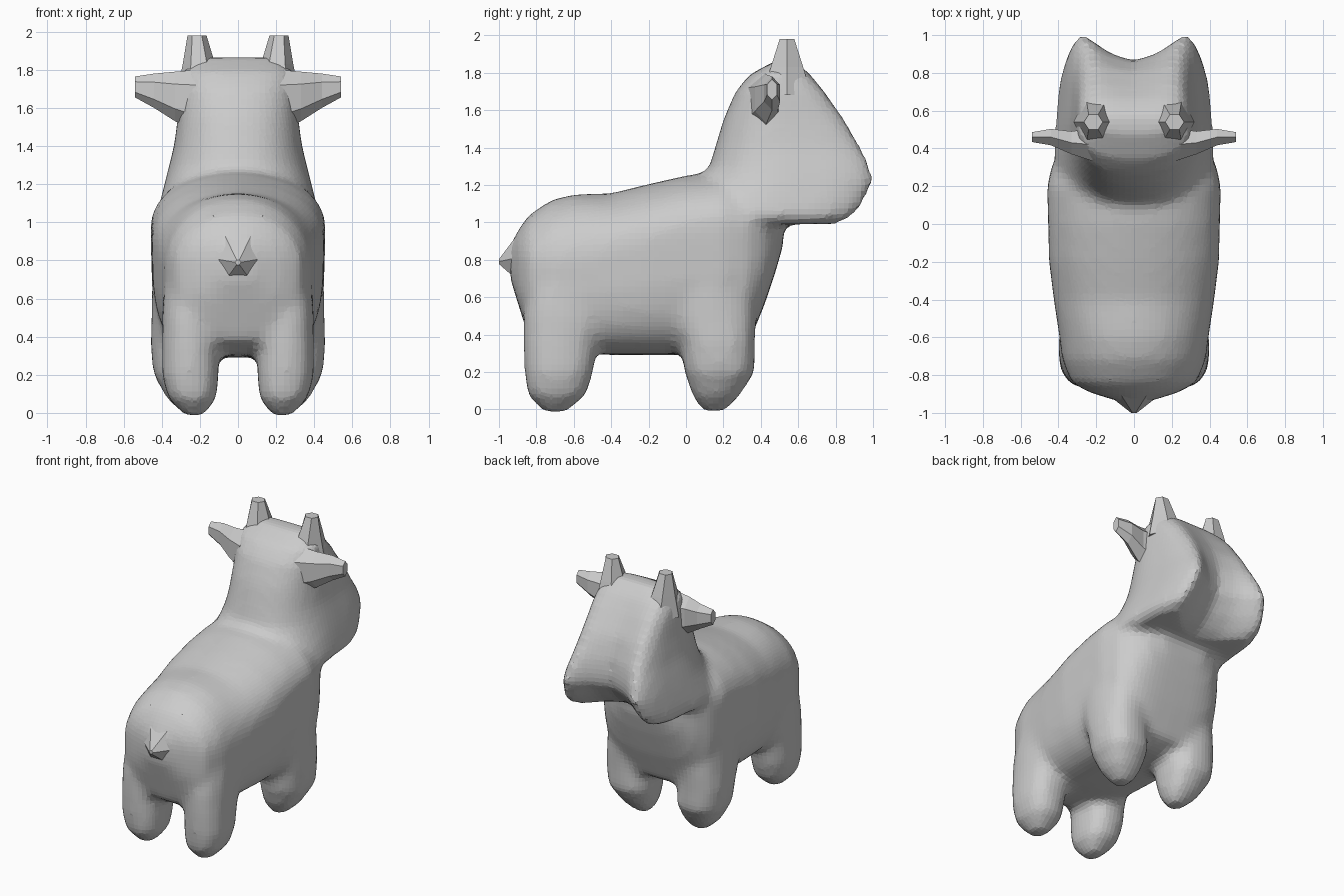
import bpy, bmesh
from math import cos, sin, pi

if "Cube" in bpy.data.objects:
    bpy.data.objects.remove(bpy.data.objects["Cube"])


def loft(bm, rings):
    """Skin a closed tube through rings of points and cap both ends."""
    vs = [[bm.verts.new(p) for p in r] for r in rings]
    n = len(vs[0])
    faces = [bm.faces.new(vs[0]), bm.faces.new(vs[-1])]
    for a, b in zip(vs, vs[1:]):
        for i in range(n):
            j = (i + 1) % n
            faces.append(bm.faces.new((a[i], a[j], b[j], b[i])))
    bmesh.ops.recalc_face_normals(bm, faces=faces)


def oval(n, lo=2.0, hi=2.0):
    """Unit superellipse, own exponent for the lower and upper half."""
    pts = []
    for i in range(n):
        c, s = cos(2 * pi * i / n), sin(2 * pi * i / n)
        e = 2 / (hi if s > 0 else lo)
        pts.append((abs(c) ** e * (1 if c > 0 else -1),
                    abs(s) ** e * (1 if s > 0 else -1)))
    return pts


def make(name, bm):
    me = bpy.data.meshes.new(name)
    bm.to_mesh(me)
    bm.free()
    ob = bpy.data.objects.new(name, me)
    bpy.context.collection.objects.link(ob)
    return ob


bm = bmesh.new()

# Torso: sections along y (y, bottom, widest height, top, half width)
torso = [(-.94, .70, .79, .88, .08), (-.89, .54, .78, .97, .24), (-.84, .38, .76, 1.04, .33),
         (-.72, .31, .76, 1.12, .38), (-.60, .30, .78, 1.15, .395), (-.40, .29, .84, 1.155, .425),
         (-.20, .29, .90, 1.205, .45), (0, .29, .95, 1.25, .455), (.20, .29, .98, 1.275, .46),
         (.33, .34, .98, 1.22, .43), (.42, .56, .98, 1.16, .37), (.48, .74, .97, 1.10, .29),
         (.52, .88, .97, 1.05, .17)]
shape = oval(32, 3.4, 2.1)
loft(bm, [[(u * w, y, mid + v * ((top - mid) if v > 0 else (mid - bot))) for u, v in shape]
          for y, bot, mid, top, w in torso])

# Neck and head: sections along z (z, back y, face y, half width, face hollow)
# The hollow pulls the middle of the face back, leaving two cheek ridges.
head = [(.99, .02, .87, .385, .28), (1.03, -.06, .97, .425, .29), (1.10, -.04, 1.03, .41, .26),
        (1.22, .07, 1.08, .38, .22), (1.30, .125, 1.055, .36, .19), (1.40, .155, .995, .335, .14),
        (1.55, .20, .89, .315, .08), (1.70, .265, .77, .305, .05), (1.79, .34, .68, .29, .02),
        (1.865, .48, .58, .20, 0)]
shape = oval(40, 2.3, 3.8)
loft(bm, [[(u * w * (1 - .07 * v), (a + b) / 2 + v * (b - a) / 2
            - hollow * max(v, 0) * max(0, 1 - (u / .8) ** 2), z) for u, v in shape]
          for z, a, b, w, hollow in head])

# Legs: sections along z (z, x, y, x radius, y radius), flaring into the torso
front = [(-.01, .23, .15, .05, .06), (.07, .25, .16, .12, .125), (.2, .275, .18, .17, .19),
         (.35, .285, .17, .175, .2), (.5, .28, .14, .175, .24), (.8, .27, .11, .18, .26)]
rear = [(-.015, .23, -.70, .05, .06), (.08, .24, -.69, .13, .16), (.2, .25, -.68, .15, .185),
        (.35, .25, -.67, .15, .2), (.5, .25, -.64, .15, .23), (.7, .24, -.60, .15, .24)]
shape = oval(16, 2.4, 2.4)
for leg in (front, rear):
    for s in (-1, 1):
        loft(bm, [[(s * (x + u * rx), y + v * ry, z) for u, v in shape]
                  for z, x, y, rx, ry in leg])

# Fuse torso, head and legs into one skin
body = make("body", bm)
m = body.modifiers.new("fuse", 'REMESH')
m.mode = 'VOXEL'
m.voxel_size = .032
m = body.modifiers.new("soften", 'SMOOTH')
m.factor = .5
m.iterations = 6

# Horns and ears, one pair each
hexagon = oval(6)
horn = [(1.68, .19, .54, .13, .15), (1.83, .205, .54, .085, .10), (1.98, .215, .54, .05, .045)]
ear = [(.22, .42, 1.64, .10, .16), (.33, .43, 1.66, .07, .13),
       (.44, .46, 1.69, .05, .09), (.54, .46, 1.71, .03, .055)]
for s, side in ((-1, "left"), (1, "right")):
    bm = bmesh.new()
    loft(bm, [[(s * (x + u * rx), y + v * ry, z) for u, v in hexagon]
              for z, x, y, rx, ry in horn])
    make(side + "_horn", bm)
    bm = bmesh.new()
    loft(bm, [[(s * x, y + v * ry, z + u * rz) for u, v in hexagon]
              for x, y, z, ry, rz in ear])
    make(side + "_ear", bm)

# Stubby tail
bm = bmesh.new()
loft(bm, [[(u * r, y, z + v * r) for u, v in hexagon]
          for y, z, r in ((-.82, .81, .26), (-.91, .81, .13), (-1.0, .79, .015))])
make("tail", bm)
